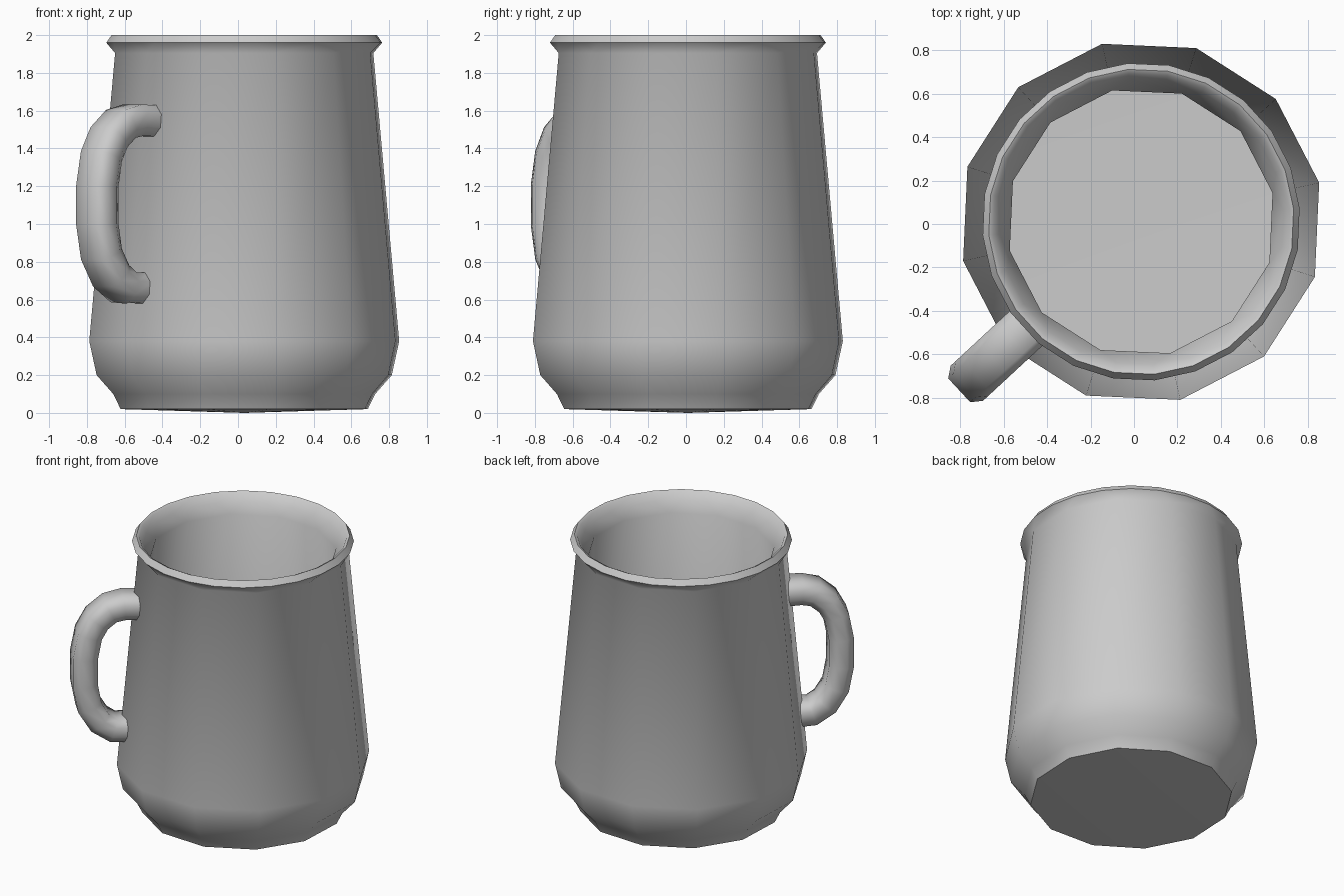
import bpy, bmesh
from math import cos, sin, radians
from mathutils import Vector

if "Cube" in bpy.data.objects:
    bpy.data.objects.remove(bpy.data.objects["Cube"])

CX, CY = 0.033, 0.01      # axis of the cup
START = 12.4              # angle of the first body corner


def ring(bm, r, z, n):
    # 12-sided rings sit on the corners, 24-sided rings straddle them
    if n == 12:
        angles = [START + 30 * k for k in range(12)]
    else:
        angles = [START - 7.5 + 15 * k for k in range(24)]
    return [bm.verts.new((CX + r * cos(radians(a)), CY + r * sin(radians(a)), z)) for a in angles]


def join(bm, a, b):
    if len(a) == len(b):
        n = len(a)
        for i in range(n):
            bm.faces.new((a[i], a[(i + 1) % n], b[(i + 1) % n], b[i]))
        return
    few, many = (a, b) if len(a) < len(b) else (b, a)
    for k in range(12):
        lo, hi, nxt = many[2 * k], many[2 * k + 1], many[(2 * k + 2) % 24]
        bm.faces.new((few[k], hi, lo))
        bm.faces.new((few[k], few[(k + 1) % 12], nxt, hi))


def cap(bm, loop, z):
    c = bm.verts.new((CX, CY, z))
    for i in range(len(loop)):
        bm.faces.new((c, loop[i], loop[(i + 1) % len(loop)]))


def finish(bm, name, angle):
    bmesh.ops.recalc_face_normals(bm, faces=bm.faces[:])
    me = bpy.data.meshes.new(name)
    bm.to_mesh(me)
    bm.free()
    ob = bpy.data.objects.new(name, me)
    bpy.context.collection.objects.link(ob)
    bpy.ops.object.select_all(action='DESELECT')
    bpy.context.view_layer.objects.active = ob
    ob.select_set(True)
    bpy.ops.object.shade_smooth_by_angle(angle=radians(angle))


# Cup: outside wall, rolled rim, inside wall and floor (radius, height, sides)
profile = [(0.67, 0.02, 12), (0.71, 0.10, 12), (0.80, 0.20, 12), (0.84, 0.38, 12),
           (0.70, 1.905, 12), (0.733, 1.96, 24), (0.705, 2.0, 24), (0.685, 1.99, 24),
           (0.66, 1.94, 24), (0.62, 1.87, 12), (0.76, 0.38, 12), (0.72, 0.22, 12),
           (0.62, 0.10, 12)]
bm = bmesh.new()
rings = [ring(bm, *p) for p in profile]
for a, b in zip(rings, rings[1:]):
    join(bm, a, b)
cap(bm, rings[0], 0.0)
cap(bm, rings[-1], 0.09)
finish(bm, "cup", 50)

# Handle: chamfered section swept along a side path (distance from axis, height)
path = [(0.68, 1.545), (0.80, 1.55), (0.89, 1.53), (0.975, 1.46), (1.03, 1.36), (1.06, 1.2),
        (1.06, 1.0), (1.03, 0.84), (0.96, 0.725), (0.87, 0.665), (0.76, 0.66)]
section = [(0.11, 0.035), (0.075, 0.083), (-0.075, 0.083), (-0.11, 0.035),
           (-0.11, -0.035), (-0.075, -0.083), (0.075, -0.083), (0.11, -0.035)]
HA = radians(222.8)
out = Vector((cos(HA), sin(HA), 0))
side = Vector((-sin(HA), cos(HA), 0))
up = Vector((0, 0, 1))
bm = bmesh.new()
loops = []
for i, (s, z) in enumerate(path):
    p, q = path[max(i - 1, 0)], path[min(i + 1, len(path) - 1)]
    tangent = (out * (q[0] - p[0]) + up * (q[1] - p[1])).normalized()
    normal = side.cross(tangent)
    centre = Vector((CX, CY, 0)) + out * s + up * z
    loops.append([bm.verts.new(centre + side * u + normal * v) for u, v in section])
for a, b in zip(loops, loops[1:]):
    join(bm, a, b)
bm.faces.new(loops[0])
bm.faces.new(loops[-1])
finish(bm, "handle", 60)
